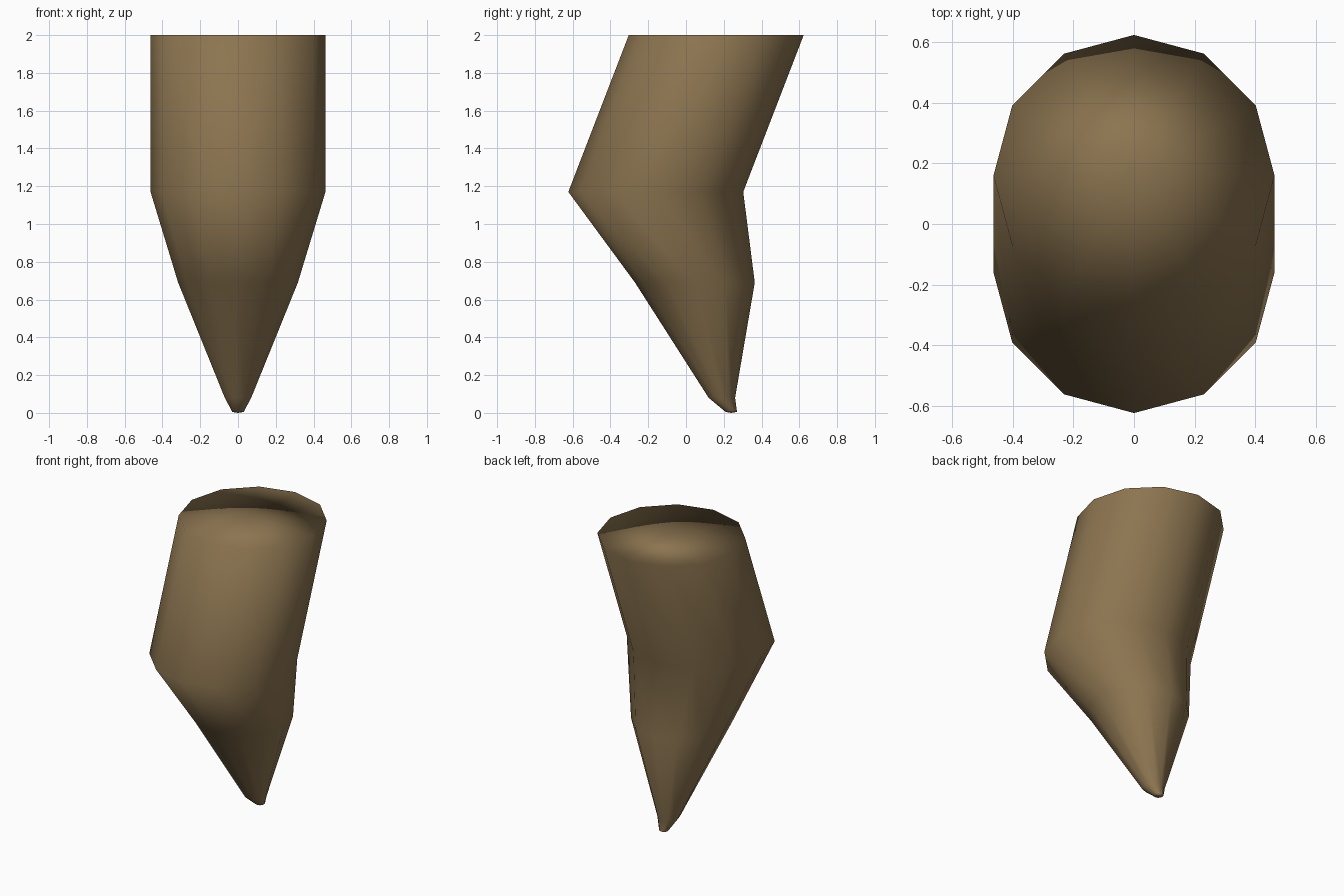
import bpy, bmesh, math

# Remove the default cube
cube = bpy.data.objects.get("Cube")
if cube:
    bpy.data.objects.remove(cube)

SIDES = 12

# Horny brown material
brown = bpy.data.materials.new("horn brown")
brown.use_nodes = True
colour = (0.26, 0.175, 0.08, 1)
brown.diffuse_color = colour
brown.node_tree.nodes["Principled BSDF"].inputs["Base Color"].default_value = colour

# Claw sections from base to tip: height, y centre, radius
sections = [
    (2.0, 0.16, 0.463),
    (1.17, -0.16, 0.463),
    (0.69, 0.047, 0.317),
    (0.08, 0.19, 0.07),
    (0.005, 0.24, 0.03),
]


def ring(bm, z, cy, r):
    step = 2 * math.pi / SIDES
    return [bm.verts.new((r * math.cos(i * step), cy + r * math.sin(i * step), z))
            for i in range(SIDES)]


def fan(bm, loop, centre):
    hub = bm.verts.new(centre)
    for i in range(SIDES):
        bm.faces.new((loop[i], loop[(i + 1) % SIDES], hub))


# Bent tapering body
bm = bmesh.new()
rings = [ring(bm, *s) for s in sections]
for upper, lower in zip(rings, rings[1:]):
    for i in range(SIDES):
        j = (i + 1) % SIDES
        bm.faces.new((upper[i], lower[i], lower[j], upper[j]))

# Flat base cap and blunt tip
fan(bm, rings[0], (0, sections[0][1], sections[0][0]))
fan(bm, rings[-1], (0, sections[-1][1], 0))
bmesh.ops.recalc_face_normals(bm, faces=bm.faces)
for f in bm.faces:
    f.smooth = True

mesh = bpy.data.meshes.new("claw")
bm.to_mesh(mesh)
bm.free()
mesh.materials.append(brown)
claw = bpy.data.objects.new("claw", mesh)
bpy.context.collection.objects.link(claw)

# Soft shading that follows the large faces
soft = claw.modifiers.new("soft normals", 'WEIGHTED_NORMAL')
soft.mode = 'FACE_AREA'
soft.weight = 50
